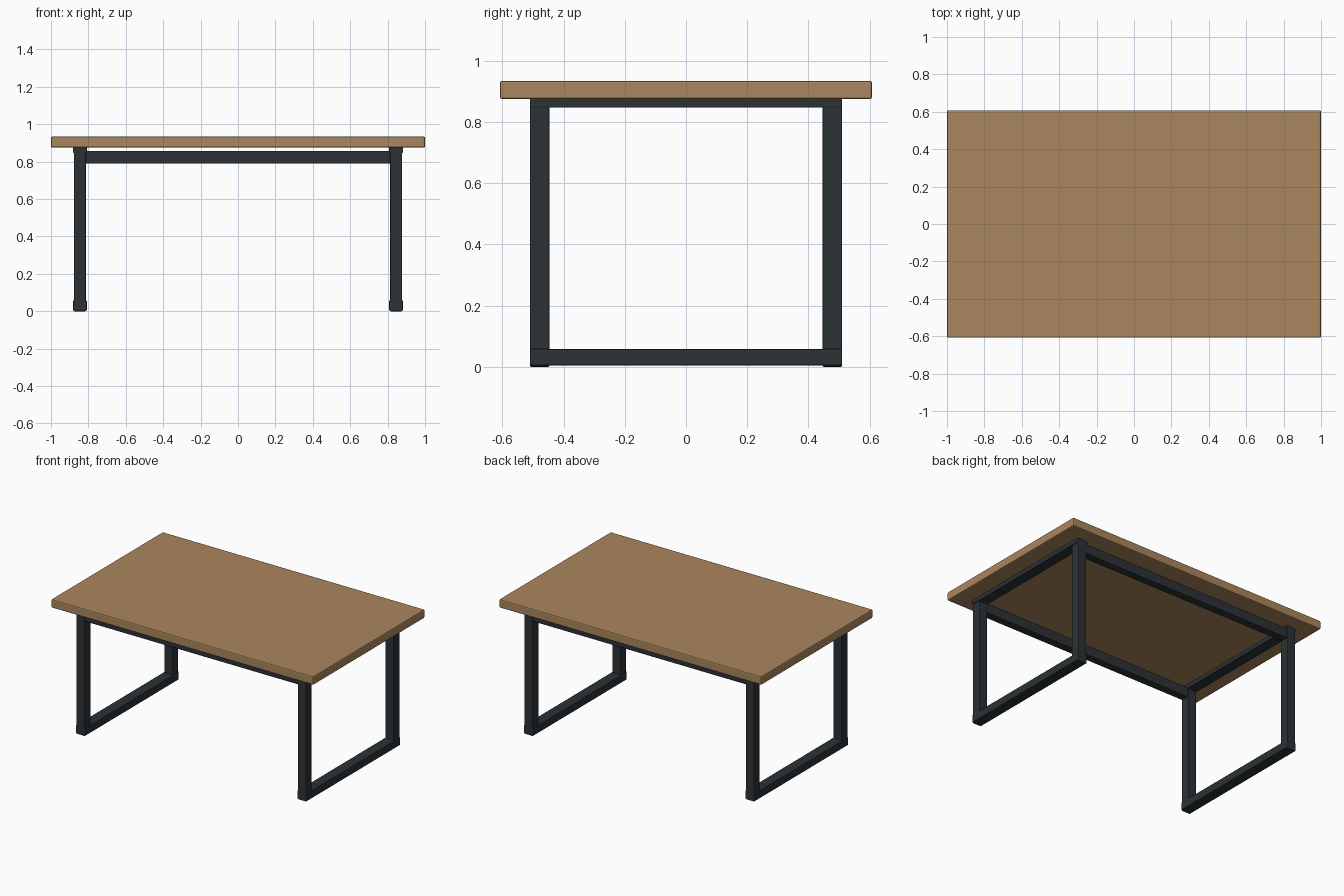
import bpy

if "Cube" in bpy.data.objects:
    bpy.data.objects.remove(bpy.data.objects["Cube"])


def material(name, color):
    m = bpy.data.materials.new(name)
    m.diffuse_color = color
    m.use_nodes = True
    m.node_tree.nodes["Principled BSDF"].inputs["Base Color"].default_value = m.diffuse_color
    return m


wood = material("wood", (0.40, 0.24, 0.11, 1))
metal = material("dark_metal", (0.025, 0.032, 0.036, 1))


def box(name, lo, hi, mat, bevel):
    """Box between two corners with a small softened edge."""
    bpy.ops.mesh.primitive_cube_add(
        size=1, location=[(a + b) / 2 for a, b in zip(lo, hi)])
    ob = bpy.context.object
    ob.name = name
    ob.scale = [b - a for a, b in zip(lo, hi)]
    bpy.ops.object.transform_apply(location=False, rotation=False, scale=True)
    mod = ob.modifiers.new("soft_edge", 'BEVEL')
    mod.width = bevel
    mod.segments = 2
    ob.data.materials.append(mat)
    return ob


# Wooden slab
box("table_top", (-1, -0.608, 0.875), (1, 0.608, 0.934), wood, 0.007)

CX, CY = 0.845, 0.478   # leg centres
for sx, side in ((-1, "left"), (1, "right")):
    x = sx * CX
    # Floor rail and top rail of each end frame
    box(side + "_floor_rail", (x - 0.037, -0.51, 0.004),
        (x + 0.037, 0.51, 0.058), metal, 0.004)
    box(side + "_top_rail", (x - 0.037, -0.51, 0.847),
        (x + 0.037, 0.51, 0.876), metal, 0.003)
    # Upright legs
    for sy, end in ((-1, "front"), (1, "back")):
        y = sy * CY
        box(f"{end}_{side}_leg", (x - 0.032, y - 0.032, 0),
            (x + 0.032, y + 0.032, 0.876), metal, 0.004)

# Long rails joining the end frames
for sy, end in ((-1, "front"), (1, "back")):
    y = sy * CY
    box(end + "_long_rail", (-0.82, y - 0.028, 0.79),
        (0.82, y + 0.028, 0.857), metal, 0.004)
